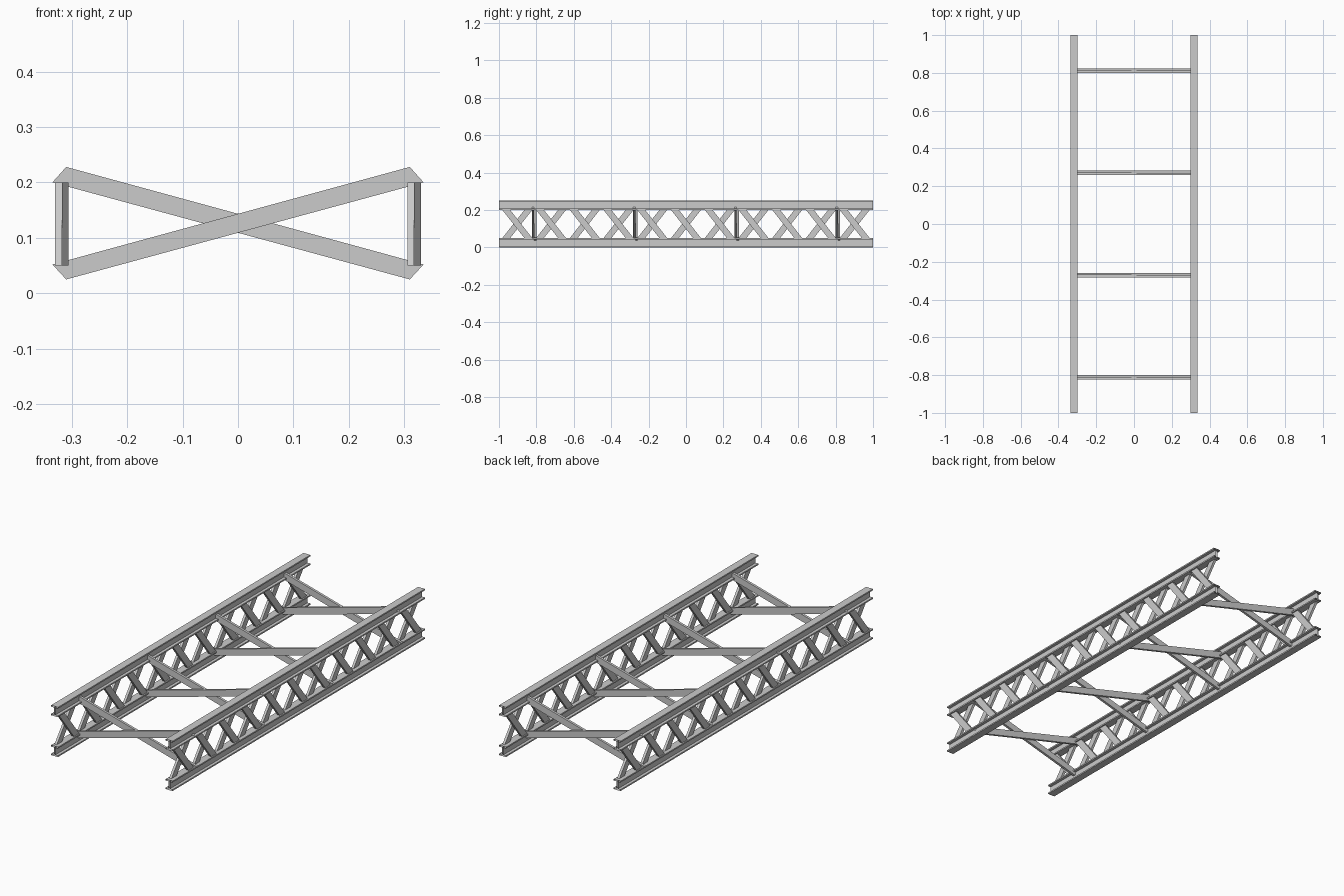
import bpy, bmesh
from mathutils import Vector

if "Cube" in bpy.data.objects:
    bpy.data.objects.remove(bpy.data.objects["Cube"])

RAIL_X = 0.318          # centre of each side truss
PITCH = 0.1804          # lattice panel spacing
PANELS = 11
BAR = 0.0125            # thickness of every flat bar


def extruded(name, outline, place, d0, d1, caps=True):
    """Extrude a 2D outline from depth d0 to d1; place(u, v, d) gives xyz."""
    bm = bmesh.new()
    a = [bm.verts.new(place(u, v, d0)) for u, v in outline]
    b = [bm.verts.new(place(u, v, d1)) for u, v in outline]
    n = len(outline)
    for i in range(n):
        j = (i + 1) % n
        bm.faces.new((a[i], a[j], b[j], b[i]))
    if caps:
        bm.faces.new(a[::-1])
        bm.faces.new(b)
    bmesh.ops.recalc_face_normals(bm, faces=bm.faces)
    # open profiles: make sure the first face (underside) points down
    if not caps:
        bm.faces.ensure_lookup_table()
        bm.normal_update()
        if bm.faces[0].normal.z > 0:
            bmesh.ops.reverse_faces(bm, faces=bm.faces)
    mesh = bpy.data.meshes.new(name)
    bm.to_mesh(mesh)
    bm.free()
    obj = bpy.data.objects.new(name, mesh)
    bpy.context.collection.objects.link(obj)
    return obj


def along_y(u, v, d):
    return Vector((u, d, v))


def along_x(u, v, d):
    return Vector((d, u, v))


# I-beam section, 0.038 wide and 0.05 tall, starting with the underside
W, H, T, WEB = 0.019, 0.025, 0.007, 0.004
half = [(W, -H), (W, -H + T), (WEB, -H + T), (WEB, H - T), (W, H - T), (W, H)]
i_section = [(-W, -H)] + half + [(-u, v) for u, v in half[:0:-1]]

# Two side trusses
for side, sx in (("left", -RAIL_X), ("right", RAIL_X)):
    # Open-ended chords
    for level, z in (("lower", 0.025), ("upper", 0.225)):
        section = [(u + sx, v + z) for u, v in i_section]
        extruded(f"{side}_{level}_chord", section, along_y, -1, 1, caps=False)
    # Crossed lattice bars between the chords, lying side by side
    h, cut = 0.08, 0.042
    for p in range(PANELS):
        y = (p - (PANELS - 1) / 2) * PITCH
        for kind, s, x0 in (("rising", 1, sx - BAR), ("falling", -1, sx)):
            bar = [(y - s * h, 0.05), (y - s * (h - cut), 0.05),
                   (y + s * h, 0.2), (y + s * (h - cut), 0.2)]
            extruded(f"{side}_lattice_{kind}_{p}", bar, along_x, x0, x0 + BAR)

# Crossed braces joining the two trusses
for k in range(4):
    y = (k - 1.5) * 3 * PITCH
    for kind, s, y0 in (("rising", 1, y - BAR), ("falling", -1, y)):
        brace = [(-s * 0.31, 0.025), (s * 0.335, 0.2),
                 (s * 0.31, 0.228), (-s * 0.335, 0.052)]
        extruded(f"cross_brace_{kind}_{k}", brace, along_y, y0, y0 + BAR)
